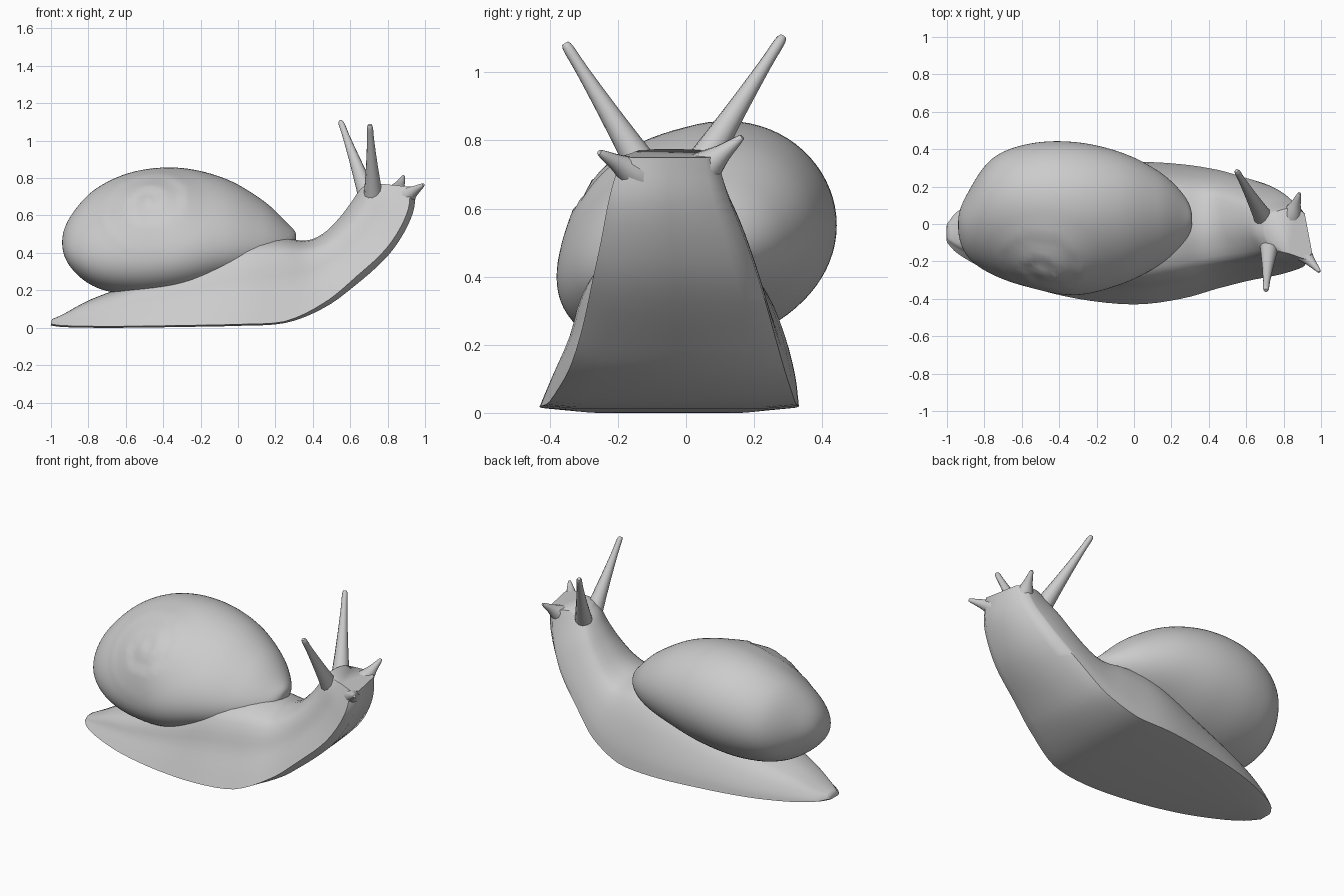
import bpy, bmesh, math
from mathutils import Vector

if "Cube" in bpy.data.objects:
    bpy.data.objects.remove(bpy.data.objects["Cube"], do_unlink=True)

grey = bpy.data.materials.new("plain_grey")
grey.use_nodes = True
grey.diffuse_color = (0.6, 0.6, 0.6, 1)
grey.node_tree.nodes["Principled BSDF"].inputs["Base Color"].default_value = grey.diffuse_color


def smooth(points, steps):
    """Catmull-Rom curve through rows of numbers."""
    rows = [Vector(p) for p in points]
    out = []
    for i in range(len(rows) - 1):
        b, c = rows[i], rows[i + 1]
        a = rows[i - 1] if i else b * 2 - c
        d = rows[i + 2] if i + 2 < len(rows) else c * 2 - b
        for k in range(steps):
            t = k / steps
            out.append(b + (c - a) * (t / 2)
                       + (a * 2 - b * 5 + c * 4 - d) * (t * t / 2)
                       + (b * 3 - a - c * 3 + d) * (t ** 3 / 2))
    return out + [rows[-1]]


def loft(name, rings, angle=40):
    """Skin closed rings of points and cap both ends."""
    bm = bmesh.new()
    loops = [[bm.verts.new(p) for p in ring] for ring in rings]
    n = len(loops[0])
    for a, b in zip(loops, loops[1:]):
        for i in range(n):
            j = (i + 1) % n
            bm.faces.new((a[i], a[j], b[j], b[i]))
    for end in (loops[0], loops[-1]):
        bm.faces.new(end)
    bmesh.ops.recalc_face_normals(bm, faces=bm.faces)
    mesh = bpy.data.meshes.new(name)
    bm.to_mesh(mesh)
    bm.free()
    mesh.materials.append(grey)
    obj = bpy.data.objects.new(name, mesh)
    bpy.context.collection.objects.link(obj)
    bpy.ops.object.select_all(action="DESELECT")
    obj.select_set(True)
    bpy.context.view_layer.objects.active = obj
    bpy.ops.object.shade_smooth_by_angle(angle=math.radians(angle))
    return obj


# Body: sole x, sole z, back x, back z, right edge y, left edge y
stations = [
    (-1, .02, -.995, .045, -.1, 0), (-.94, .012, -.93, .075, -.16, .07),
    (-.8, .008, -.79, .15, -.24, .15), (-.58, .008, -.58, .23, -.33, .23),
    (-.3, .012, -.28, .35, -.40, .29), (0, .018, 0, .47, -.43, .33),
    (.25, .033, .2, .49, -.40, .32), (.45, .11, .35, .465, -.345, .29),
    (.6, .225, .45, .5, -.305, .255), (.75, .365, .54, .585, -.275, .215),
    (.84, .485, .605, .67, -.25, .175), (.905, .62, .65, .735, -.225, .125),
    (.925, .75, .7, .775, -.19, .09),
]
# Cross-section across the body, as fractions of half width and height
arch = [(-1, 0), (-.9, .2), (-.77, .45), (-.68, .7), (-.5, .89), (0, 1),
        (.55, .88), (.76, .7), (.89, .45), (.97, .2), (1, 0)]
section = smooth(arch, 3)
rings = []
for sx, sz, tx, tz, right, left in smooth(stations, 4):
    sole, rise = Vector((sx, 0, sz)), Vector((tx - sx, 0, tz - sz))
    mid, half = (left + right) / 2, (left - right) / 2
    # The sole rounds off and the head turns slightly towards the front end
    raised = max(0, min(1, (sx - .25) / .4))
    turn = -.4 * max(0, sx - .45)
    edge = sole + rise.normalized() * .03 * raised
    crown = sole + rise
    ring = [edge.lerp(crown, h) + Vector((turn * half * w, mid + half * w, 0))
            for w, h in section]
    for w in (.75, 0, -.75):
        ring.append(sole - rise.normalized() * .008
                    + Vector((turn * half * w, mid + half * w, 0)))
    rings.append(ring)
loft("body", rings, 60)

# Shell: right y, left y, low z, high z at even angles from back to front
spans = [(-.02, .01, .45, .46), (-.17, .16, .32, .6), (-.27, .35, .215, .745),
         (-.34, .43, .175, .835), (-.38, .438, .19, .855), (-.325, .385, .25, .80),
         (-.225, .285, .31, .685), (-.11, .16, .39, .56), (.01, .04, .475, .495)]
apex = Vector((-.47, -.25, .69))
axis = Vector((-.05, -.74, .67)).normalized()
side = axis.orthogonal().normalized()
up = axis.cross(side)


def whorl(p):
    """Raise the shell in a fading spiral step around its apex."""
    d = p - apex
    u, v = d.dot(side), d.dot(up)
    r = math.hypot(u, v)
    if d.dot(axis) < -.2 or r > .3:
        return p
    turn = r / .13 - math.atan2(v, u) / math.tau
    return p + axis * (1 - r / .3) * (.02 + .022 * (1 - turn % 1))


rings = []
rows = smooth(spans, 9)
for i, (right, left, low, high) in enumerate(rows):
    x = -.315 - .625 * math.cos(math.pi * i / (len(rows) - 1))
    ring = []
    for k in range(80):
        a = math.tau * k / 80
        lean = .1 + .14 * (1 - math.cos(a))
        y = (left + right) / 2 + (left - right) / 2 * math.cos(a)
        z = (low + high) / 2 + (high - low) / 2 * math.sin(a + lean)
        ring.append(whorl(Vector((x, y, z))))
    rings.append(ring)
loft("shell", rings, 60)


def feeler(name, base, tip, widths):
    """Tapered round stalk from base to tip."""
    base, tip = Vector(base), Vector(tip)
    turn = (tip - base).to_track_quat("Z", "Y")
    rings = []
    for t, r in smooth(widths, 3):
        rings.append([base.lerp(tip, t) + turn @ Vector(
            (r * math.cos(math.tau * k / 12), r * math.sin(math.tau * k / 12), 0))
            for k in range(12)])
    loft(name, rings, 50)


# Eye stalks and the short lower feelers
stalk = [(0, .055), (.22, .043), (.5, .03), (.8, .019), (.96, .016), (1, .01)]
short = [(0, .065), (.3, .05), (.6, .028), (.9, .014), (1, .008)]
feeler("left_eye_stalk", (.70, .02, .69), (.548, .285, 1.105), stalk)
feeler("right_eye_stalk", (.725, -.10, .68), (.705, -.355, 1.085), stalk)
feeler("left_lower_feeler", (.835, .02, .69), (.885, .165, .81), short)
feeler("right_lower_feeler", (.865, -.11, .68), (.992, -.255, .765), short)
